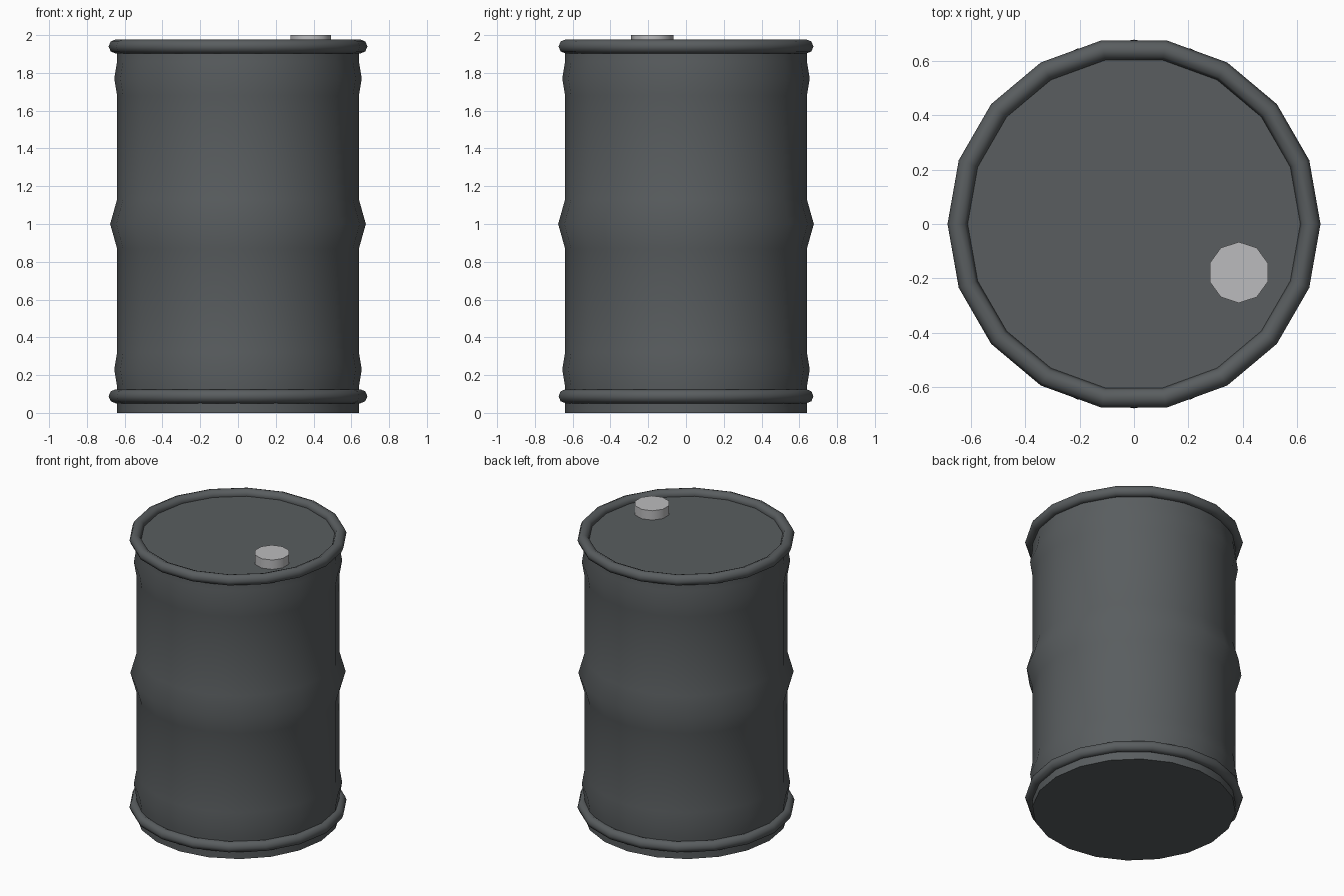
import bpy, bmesh, math

cube = bpy.data.objects.get("Cube")
if cube:
    bpy.data.objects.remove(cube, do_unlink=True)


def make_material(name, color):
    m = bpy.data.materials.new(name)
    m.use_nodes = True
    m.diffuse_color = color
    m.node_tree.nodes["Principled BSDF"].inputs["Base Color"].default_value = color
    return m


STEEL = make_material("dark grey steel", (0.10, 0.11, 0.115, 1))
PLASTIC = make_material("light grey cap", (0.50, 0.50, 0.51, 1))


def finish(obj, name, material, angle):
    obj.name = obj.data.name = name
    obj.data.materials.append(material)
    bpy.ops.object.select_all(action="DESELECT")
    obj.select_set(True)
    bpy.context.view_layer.objects.active = obj
    bpy.ops.object.shade_smooth_by_angle(angle=math.radians(angle))


def lathe(name, profile, sides, material):
    """Turn a bottom-to-top (radius, z) profile around z, closing both ends."""
    bm = bmesh.new()
    rings = []
    for r, z in profile:
        angles = [math.tau * i / sides for i in range(sides)]
        rings.append([bm.verts.new((r * math.cos(a), r * math.sin(a), z)) for a in angles])
    for low, high in zip(rings, rings[1:]):
        for i in range(sides):
            j = (i + 1) % sides
            bm.faces.new((low[i], low[j], high[j], high[i]))
    bm.faces.new(rings[0][::-1])
    bm.faces.new(rings[-1])
    mesh = bpy.data.meshes.new(name)
    bm.to_mesh(mesh)
    bm.free()
    obj = bpy.data.objects.new(name, mesh)
    bpy.context.collection.objects.link(obj)
    finish(obj, name, material, 40)


# Drum body with three swaged ribs: (centre height, half height, rib radius)
RADIUS = 0.64
LID_Z = 1.935
profile = [(RADIUS, 0)]
for z, half, rib in ((0.23, 0.09, 0.655), (1.0, 0.13, 0.677), (1.77, 0.09, 0.655)):
    profile += [(RADIUS, z - half), (rib, z), (RADIUS, z + half)]
profile.append((RADIUS, LID_Z))
lathe("drum_body", profile, 20, STEEL)

# Rolled hoops at the top and near the bottom
for name, z in (("top_rim", 1.94), ("bottom_hoop", 0.088)):
    bpy.ops.mesh.primitive_torus_add(location=(0, 0, z), major_segments=18, minor_segments=8,
                                     major_radius=0.648, minor_radius=0.037)
    finish(bpy.context.object, name, STEEL, 60)

# Filler cap on the lid
bpy.ops.mesh.primitive_cylinder_add(vertices=10, radius=0.112, depth=2.0 - LID_Z + 0.01,
                                    location=(0.385, -0.178, (2.0 + LID_Z - 0.01) / 2))
finish(bpy.context.object, "filler_cap", PLASTIC, 40)
